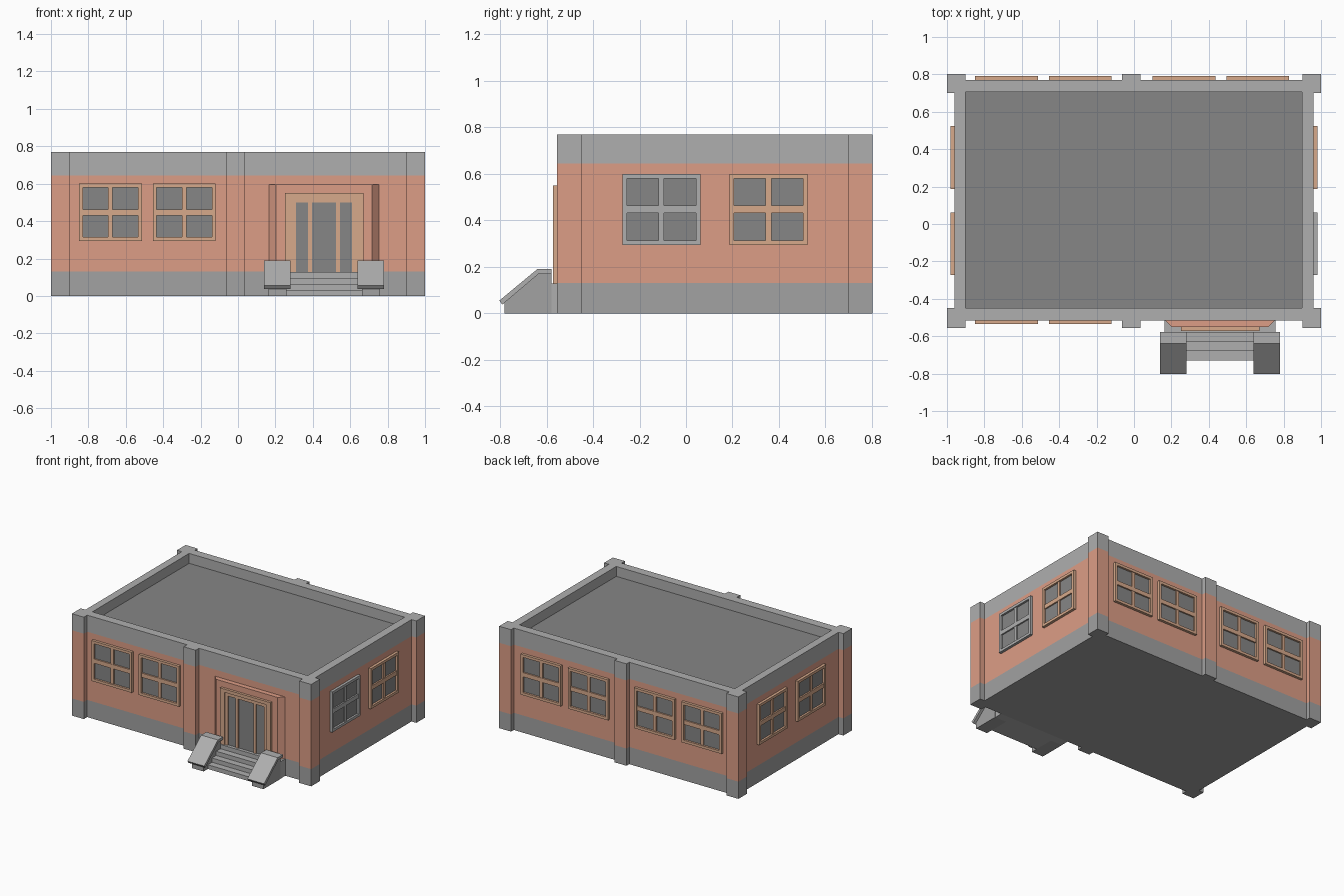
import bpy, bmesh
from math import radians
from mathutils import Matrix

if "Cube" in bpy.data.objects:
    bpy.data.objects.remove(bpy.data.objects["Cube"])


def material(name, rgb):
    m = bpy.data.materials.new(name)
    m.diffuse_color = (*rgb, 1)
    m.use_nodes = True
    m.node_tree.nodes["Principled BSDF"].inputs["Base Color"].default_value = m.diffuse_color
    return m


ORANGE = material("orange_wall", (0.72, 0.34, 0.24))
TAN = material("tan_frame", (0.68, 0.40, 0.26))
LIGHT = material("light_grey", (0.43, 0.43, 0.43))
BASE = material("base_grey", (0.36, 0.36, 0.36))
DARK = material("dark_grey", (0.24, 0.24, 0.24))


def finish(name, bm, *mats):
    bmesh.ops.recalc_face_normals(bm, faces=bm.faces)
    me = bpy.data.meshes.new(name)
    bm.to_mesh(me)
    bm.free()
    for m in mats:
        me.materials.append(m)
    ob = bpy.data.objects.new(name, me)
    bpy.context.collection.objects.link(ob)
    return ob


def boxes(name, mat, *bounds):
    """One object made of boxes given as (x0, x1, y0, y1, z0, z1)."""
    bm = bmesh.new()
    for x0, x1, y0, y1, z0, z1 in bounds:
        mtx = (Matrix.Translation(((x0 + x1) / 2, (y0 + y1) / 2, (z0 + z1) / 2))
               @ Matrix.Diagonal((x1 - x0, y1 - y0, z1 - z0, 1)))
        bmesh.ops.create_cube(bm, size=1, matrix=mtx)
    return finish(name, bm, mat)


def prism(name, mat, points, offset):
    """Extrude a flat 3D outline by an offset vector."""
    bm = bmesh.new()
    f = bm.faces.new([bm.verts.new(p) for p in points])
    ext = bmesh.ops.extrude_face_region(bm, geom=[f], use_keep_orig=True)
    bmesh.ops.translate(bm, vec=offset,
                        verts=[v for v in ext["geom"] if isinstance(v, bmesh.types.BMVert)])
    return finish(name, bm, mat)


# Building shell: pillared footprint in three colour bands, parapet and sunken roof
YF, YB, WF, WB = -0.555, 0.803, -0.515, 0.77
front = [(-1, YF), (-.9, YF), (-.9, WF), (-.065, WF), (-.065, YF), (.035, YF),
         (.035, WF), (.9, WF), (.9, YF), (1, YF), (1, -.45), (.96, -.45)]
back = [(.96, .7), (1, .7), (1, YB), (.9, YB), (.9, WB), (.035, WB), (.035, YB),
        (-.065, YB), (-.065, WB), (-.9, WB), (-.9, YB), (-1, YB), (-1, .7), (-.96, .7)]
outline = front + back + [(-.96, -.45), (-1, -.45)]
inner = [(-.902, -.45), (.898, -.45), (.898, .705), (-.902, .705)]

bm = bmesh.new()


def ring(points, z):
    return [bm.verts.new((x, y, z)) for x, y in points]


def bridge(a, b, mat):
    for i in range(len(a)):
        j = (i + 1) % len(a)
        bm.faces.new((a[i], a[j], b[j], b[i])).material_index = mat


rings = [ring(outline, z) for z in (0, 0.13, 0.645, 0.77)]
for i, mat in enumerate((0, 1, 2)):
    bridge(rings[i], rings[i + 1], mat)
bm.faces.new(rings[0][::-1])
rim, roof = ring(inner, 0.77), ring(inner, 0.695)
bridge(rim, roof, 2)
bm.faces.new(roof).material_index = 3
edges = [bm.edges.get((r[i], r[(i + 1) % len(r)])) for r in (rings[3], rim) for i in range(len(r))]
fill = bmesh.ops.triangle_fill(bm, edges=edges, use_beauty=True, normal=(0, 0, 1))
for g in fill["geom"]:
    if isinstance(g, bmesh.types.BMFace):
        g.material_index = 2
finish("building_shell", bm, BASE, ORANGE, LIGHT, DARK)


# Windows: frame with cross bars and glass, built facing -y then turned to each wall
def window(name, x, y, turn, mat=TAN):
    w, h, t, d = 0.168, 0.153, 0.02, -0.02
    frame = boxes(name + "_frame", mat,
                  (-w, -w + t, d, 0, -h, h), (w - t, w, d, 0, -h, h),
                  (-w + t, w - t, d, 0, h - t, h), (-w + t, w - t, d, 0, -h, -h + t),
                  (-w + t, w - t, d + .004, 0, -.016, .016),
                  (-.012, .012, d + .006, 0, -h + t, h - t))
    glass = boxes(name + "_glass", DARK, (-w + t, w - t, -.005, 0, -h + t, h - t))
    for ob in (frame, glass):
        ob.location = (x, y, 0.447)
        ob.rotation_euler.z = radians(turn)


for i, x in enumerate((-.682, -.287)):
    window(f"front_window_{i}", x, WF, 0)
for i, x in enumerate((-.682, -.287, .267, .662)):
    window(f"back_window_{i}", x, WB, 180)
for i, y in enumerate((-.106, .355)):
    window(f"right_window_{i}", .96, y, 90, LIGHT if i == 0 else TAN)
    window(f"left_window_{i}", -.96, y, -90)

# Entrance: tapered portal, door surround, door frame and glass
prism("door_portal", ORANGE,
      [(.167, WF, .128), (.203, -.552, .128), (.717, -.552, .128), (.753, WF, .128)],
      (0, 0, .467))
boxes("door_surround", TAN, (.25, .285, -.571, -.55, .128, .55),
      (.635, .67, -.571, -.55, .128, .55), (.285, .635, -.571, -.55, .525, .55))
boxes("door_frame", TAN, (.285, .31, -.563, -.55, .128, .525),
      (.61, .635, -.563, -.55, .128, .525), (.31, .61, -.563, -.55, .50, .525),
      (.375, .395, -.563, -.55, .128, .50), (.525, .545, -.563, -.55, .128, .50))
boxes("door_glass", DARK, (.31, .61, -.555, -.55, .128, .50))

# Landing and steps
boxes("landing", LIGHT, (.163, .757, -.578, WF, 0, .128))
steps = [(WF, 0), (-.73, 0)]
for i in range(3):
    z = .032 * (i + 1)
    steps += [(-.73 + .05 * i, z), (-.73 + .05 * (i + 1), z)]
steps += [(-.58, .128), (WF, .128)]
prism("steps", LIGHT, [(.257, y, z) for y, z in steps], (.406, 0, 0))

# Stair side walls with sloping cap slabs
wall = [(-.578, 0), (-.78, 0), (-.78, .05), (-.634, .172), (-.578, .172)]
cap = [(-.578, .17), (-.634, .17), (-.79, .038), (-.803, .055), (-.64, .19), (-.578, .19)]
for side, x in (("left", .14), ("right", .64)):
    prism(side + "_stair_wall", BASE, [(x + .022, y, z) for y, z in wall], (.097, 0, 0))
    prism(side + "_stair_cap", LIGHT, [(x, y, z) for y, z in cap], (.14, 0, 0))
